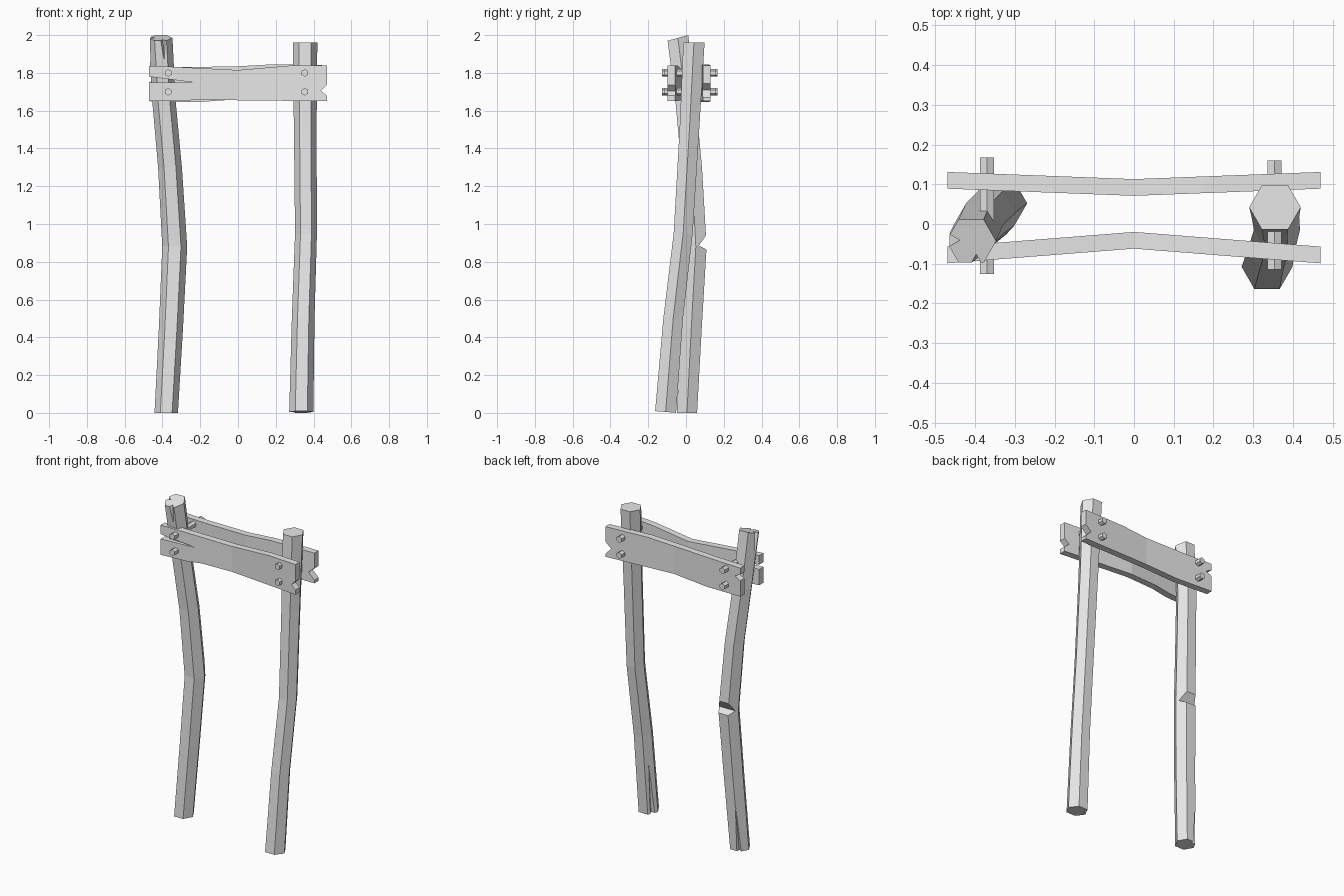
import bpy
import bmesh
from math import cos, sin, pi, radians
from mathutils import Vector

cube = bpy.data.objects.get("Cube")
if cube:
    bpy.data.objects.remove(cube, do_unlink=True)

grey = bpy.data.materials.new("weathered_grey")
grey.use_nodes = True
grey.diffuse_color = (0.8, 0.8, 0.8, 1)
grey.node_tree.nodes["Principled BSDF"].inputs["Base Color"].default_value = (0.8, 0.8, 0.8, 1)


def make_object(name, bm):
    bmesh.ops.recalc_face_normals(bm, faces=bm.faces[:])
    mesh = bpy.data.meshes.new(name)
    bm.to_mesh(mesh)
    bm.free()
    mesh.materials.append(grey)
    obj = bpy.data.objects.new(name, mesh)
    bpy.context.scene.collection.objects.link(obj)
    return obj


def hull(name, points):
    bm = bmesh.new()
    for p in points:
        bm.verts.new(p)
    bmesh.ops.convex_hull(bm, input=bm.verts[:])
    return make_object(name, bm)


def cut(obj, cutter):
    """Subtract the cutter, bake the result and drop the cutter."""
    cutter.hide_render = True
    mod = obj.modifiers.new("cut", 'BOOLEAN')
    mod.operation = 'DIFFERENCE'
    mod.solver = 'EXACT'
    mod.object = cutter
    graph = bpy.context.evaluated_depsgraph_get()
    baked = bpy.data.meshes.new_from_object(obj.evaluated_get(graph))
    obj.modifiers.clear()
    obj.data = baked
    bpy.data.objects.remove(cutter, do_unlink=True)


def post(name, path, top_tilt, bottom_tilt):
    """Crooked six-sided trunk lofted along (x, y, z, radius) stations."""
    bm = bmesh.new()
    rings = []
    for i, (x, y, z, r) in enumerate(path):
        tilt = bottom_tilt if i == 0 else top_tilt if i == len(path) - 1 else 0
        ring = []
        for k in range(6):
            dx, dy = r * cos(k * pi / 3), r * sin(k * pi / 3)
            ring.append(bm.verts.new((x + dx, y + dy, z + tilt * dy)))
        rings.append(ring)
    for a, b in zip(rings, rings[1:]):
        for k in range(6):
            n = (k + 1) % 6
            bm.faces.new((a[k], a[n], b[n], b[k]))
    bm.faces.new(rings[0])
    bm.faces.new(rings[-1])
    return make_object(name, bm)


def split(obj, angle, end, tip, radius, width, depth):
    """Tapering V crack running from a post end to a tip on its surface."""
    d = Vector((cos(radians(angle)), sin(radians(angle)), 0))
    t = Vector((-d.y, d.x, 0))
    end, tip = Vector(end), Vector(tip)
    out = end + d * (radius + 0.01)
    cut(obj, hull("crack_cutter", [end + d * (radius - depth), out + t * width,
                                   out - t * width, tip + d * (radius + 0.01)]))


def board(name, outline, y_mid, bow, thickness=0.042):
    """Plank outlined in xz, kinked in the middle."""
    bm = bmesh.new()
    face = bm.faces.new([bm.verts.new((x, -thickness / 2, z)) for x, z in outline])
    bmesh.ops.bisect_plane(bm, geom=bm.verts[:] + bm.edges[:] + [face],
                           plane_co=(0, 0, 0), plane_no=(1, 0, 0))
    grown = bmesh.ops.extrude_face_region(bm, geom=bm.faces[:])["geom"]
    for v in grown:
        if isinstance(v, bmesh.types.BMVert):
            v.co.y += thickness
    for v in bm.verts:
        v.co.y += y_mid + bow * abs(v.co.x) / 0.47
    return make_object(name, bm)


def bolt(name, x, z, y0, y1, r=0.02):
    """Six-sided peg along y."""
    bm = bmesh.new()
    ends = [[bm.verts.new((x + r * sin(k * pi / 3), y, z + r * cos(k * pi / 3)))
             for k in range(6)] for y in (y0, y1)]
    for k in range(6):
        n = (k + 1) % 6
        bm.faces.new((ends[0][k], ends[0][n], ends[1][n], ends[1][k]))
    bm.faces.new(ends[0])
    bm.faces.new(ends[1])
    return make_object(name, bm)


# Bent post on the -x side
bent_post = post("bent_post", [
    (-.38, .005, 0, .062), (-.355, .028, .45, .064), (-.335, .052, .88, .066),
    (-.36, .03, 1.3, .063), (-.392, -.002, 1.65, .062), (-.41, -.043, 1.985, .063)], .27, 0)
# Notch across its back, then cracks at both ends
cut(bent_post, hull("notch_cutter", [
    (x, y, z) for x in (-.5, -.2) for y, z in ((.068, .885), (.13, .975), (.13, .855))]))
split(bent_post, 180, (-.41, -.045, 2.02), (-.4, -.02, 1.78), .063, .03, .04)
split(bent_post, 270, (-.40, -.043, 2.02), (-.39, -.02, 1.85), .055, .02, .025)
split(bent_post, 120, (-.38, .005, -.02), (-.36, .025, .4), .062, .025, .03)

# Leaning post on the +x side
leaning_post = post("leaning_post", [
    (.335, -.108, .005, .064), (.345, -.068, .5, .06), (.36, -.015, .95, .058),
    (.356, .018, 1.5, .06), (.355, .042, 1.96, .065)], 0, -.08)
split(leaning_post, 150, (.335, -.108, -.02), (.35, -.05, .65), .062, .025, .03)

# Cross boards with split and chipped ends
board("front_board", [
    (-.47, 1.65), (-.3, 1.65), (-.2, 1.66), (0, 1.655), (.47, 1.65), (.47, 1.68),
    (.44, 1.705), (.47, 1.735), (.47, 1.84), (.27, 1.838), (0, 1.815), (-.36, 1.833),
    (-.47, 1.837), (-.47, 1.78), (-.24, 1.75), (-.47, 1.75)], -.041, -.037)
board("back_board", [
    (-.47, 1.65), (-.22, 1.645), (0, 1.66), (.25, 1.655), (.47, 1.65), (.47, 1.67),
    (.43, 1.71), (.47, 1.745), (.47, 1.84), (.18, 1.845), (0, 1.835), (-.28, 1.83),
    (-.47, 1.83), (-.47, 1.79), (-.43, 1.77), (-.47, 1.75)], .092, .018)

# Bolts through boards and posts
for side, x, y0, y1 in (("bent", -.37, -.126, .168), ("leaning", .354, -.115, .16)):
    for level, z in (("lower", 1.70), ("upper", 1.80)):
        bolt(f"{side}_post_{level}_bolt", x, z, y0, y1)
